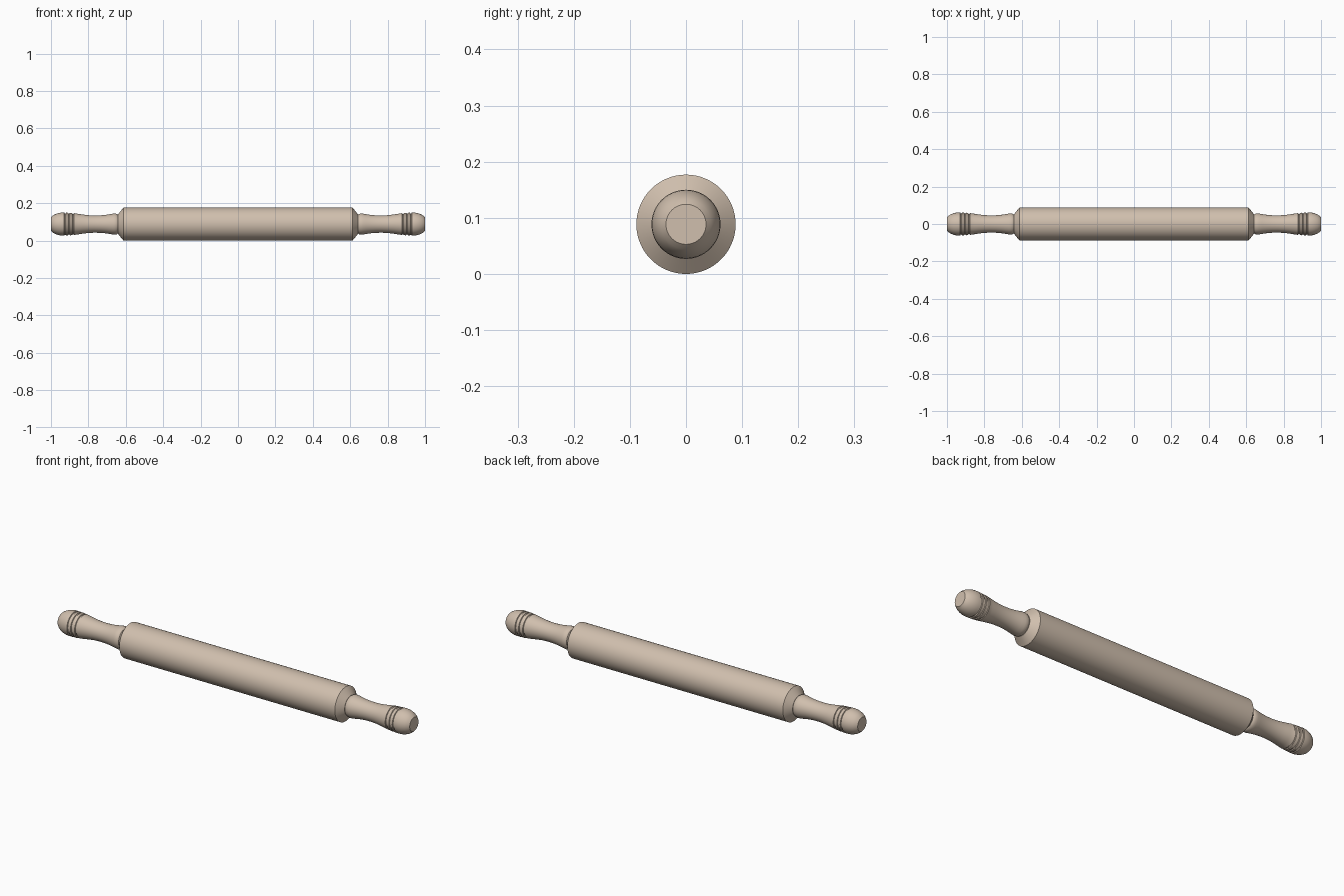
import bpy, bmesh, math

if "Cube" in bpy.data.objects:
    bpy.data.objects.remove(bpy.data.objects["Cube"])

SIDES = 64
AXIS_Z = 0.0885

wood = bpy.data.materials.new("pale wood")
wood.diffuse_color = (0.63, 0.52, 0.42, 1)
wood.use_nodes = True
wood.node_tree.nodes["Principled BSDF"].inputs["Base Color"].default_value = wood.diffuse_color


def lathe(name, profile, side=1):
    """Turn (x, radius) points around the long axis and cap both ends."""
    bm = bmesh.new()
    rings = []
    for x, r in profile:
        rings.append([bm.verts.new((side * x,
                                    r * math.cos(2 * math.pi * i / SIDES),
                                    r * math.sin(2 * math.pi * i / SIDES)))
                      for i in range(SIDES)])
    for a, b in zip(rings, rings[1:]):
        for i in range(SIDES):
            j = (i + 1) % SIDES
            bm.faces.new((a[i], a[j], b[j], b[i]))
    bm.faces.new(rings[0])
    bm.faces.new(rings[-1])
    bmesh.ops.recalc_face_normals(bm, faces=bm.faces)
    mesh = bpy.data.meshes.new(name)
    bm.to_mesh(mesh)
    bm.free()
    mesh.materials.append(wood)
    obj = bpy.data.objects.new(name, mesh)
    obj.location.z = AXIS_Z
    bpy.context.collection.objects.link(obj)
    bpy.context.view_layer.objects.active = obj
    obj.select_set(True)
    bpy.ops.object.shade_smooth_by_angle(angle=math.radians(30))
    obj.select_set(False)
    return obj


# Roller with chamfered ends
lathe("roller", [(-0.642, 0.052), (-0.612, 0.0885), (0.612, 0.0885), (0.642, 0.052)])

# Turned handle: collar bead, slim waist, then a swelling grip
handle = [(0.62, 0.042), (0.636, 0.043), (0.641, 0.050), (0.648, 0.0545),
          (0.657, 0.0565), (0.668, 0.0560), (0.685, 0.0530), (0.71, 0.0490),
          (0.74, 0.0465), (0.77, 0.0460), (0.80, 0.0475), (0.83, 0.0510),
          (0.855, 0.0550), (0.875, 0.0580)]

# Three narrow grooves near the end
for gx, r in ((0.882, 0.0588), (0.904, 0.0605), (0.924, 0.0614)):
    handle += [(gx - 0.005, r), (gx - 0.003, r - 0.004),
               (gx + 0.003, r - 0.004), (gx + 0.005, r)]

# Rounded tip with a flat end
handle += [(0.938, 0.0616), (0.952, 0.0605), (0.966, 0.0570),
           (0.980, 0.0515), (0.991, 0.0445), (1.0, 0.0357)]

for label, side in (("left", -1), ("right", 1)):
    lathe(label + "_handle", handle, side)
